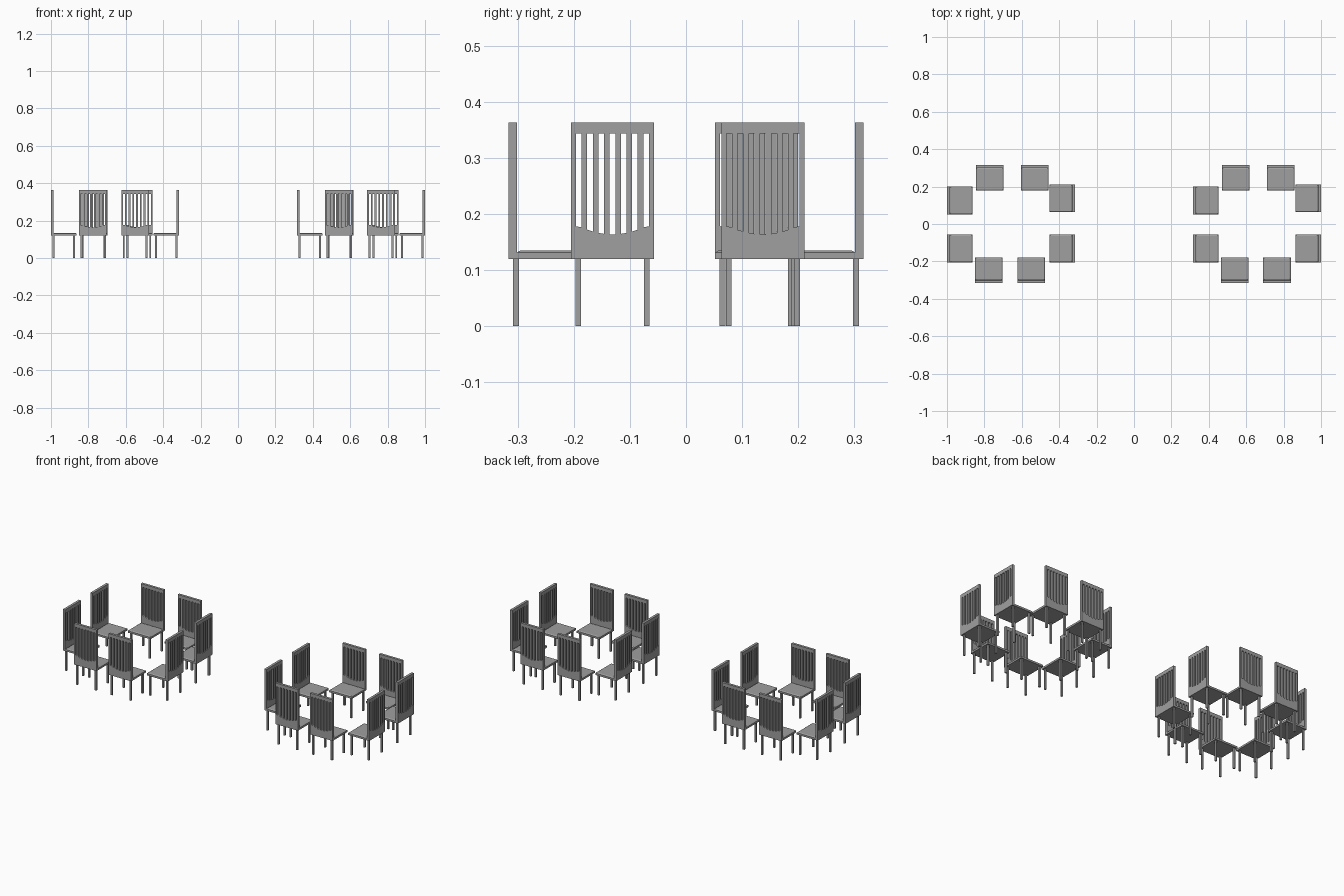
import bpy, bmesh, math
from mathutils import Matrix, Vector

if "Cube" in bpy.data.objects:
    bpy.data.objects.remove(bpy.data.objects["Cube"])

W, D, T = 0.148, 0.137, 0.0145      # chair width, depth, back thickness
Z0, Z1, ZT = 0.12, 0.135, 0.363     # seat underside, seat top, top of back
LEG, INSET = 0.010, 0.008

grey = bpy.data.materials.new("grey wood")
grey.diffuse_color = (0.35, 0.35, 0.35, 1)
grey.use_nodes = True
grey.node_tree.nodes["Principled BSDF"].inputs["Base Color"].default_value = grey.diffuse_color


def to_mesh(bm, name):
    bmesh.ops.recalc_face_normals(bm, faces=bm.faces)
    me = bpy.data.meshes.new(name)
    bm.to_mesh(me)
    bm.free()
    me.materials.append(grey)
    return me


def add_box(bm, x0, x1, y0, y1, z0, z1):
    m = Matrix.Translation(((x0 + x1) / 2, (y0 + y1) / 2, (z0 + z1) / 2)) \
        @ Matrix.Diagonal((x1 - x0, y1 - y0, z1 - z0, 1))
    return bmesh.ops.create_cube(bm, size=1, matrix=m)["verts"]


def back_mesh():
    """Slatted panel: 7 slots with a sagging lower edge, extruded to thickness."""
    bm = bmesh.new()
    side = 0.009
    step = (W - 2 * side) / 13
    xs = [-W / 2] + [-W / 2 + side + i * step for i in range(14)] + [W / 2]
    cols = []
    for x in xs:
        sag = min(0.178, 0.1635 + 4.1 * x * x)
        cols.append([bm.verts.new((x, 0, z)) for z in (Z0, sag, 0.343, ZT)])
    for i in range(15):
        a, b = cols[i], cols[i + 1]
        for r in range(3):
            if r == 1 and i % 2 == 1:
                continue                      # open slot
            bm.faces.new((a[r], b[r], b[r + 1], a[r + 1]))
    ext = bmesh.ops.extrude_face_region(bm, geom=bm.faces[:])
    verts = [g for g in ext["geom"] if isinstance(g, bmesh.types.BMVert)]
    bmesh.ops.translate(bm, verts=verts, vec=Vector((0, T, 0)))
    return to_mesh(bm, "chair_back")


def seat_mesh():
    """Board with a shallow sloped rim around its top."""
    bm = bmesh.new()
    add_box(bm, -W / 2, W / 2, T, D, Z0, Z1 - 0.004)
    bm.faces.ensure_lookup_table()
    top = max(bm.faces, key=lambda f: f.calc_center_median().z)
    bmesh.ops.inset_region(bm, faces=[top], thickness=0.009, depth=0)
    bmesh.ops.translate(bm, verts=top.verts[:], vec=Vector((0, 0, 0.004)))
    return to_mesh(bm, "chair_seat")


def legs_mesh():
    bm = bmesh.new()
    for x in (-W / 2 + INSET, W / 2 - INSET - LEG):
        for y in (INSET, D - INSET - LEG):
            add_box(bm, x, x + LEG, y, y + LEG, 0, Z0)
    return to_mesh(bm, "chair_legs")


parts = {"back": back_mesh(), "seat": seat_mesh(), "legs": legs_mesh()}

# One ring of eight chairs facing inward: outer back position and turn
ring = [
    (-0.776, -0.316, 0), (-0.550, -0.316, 0),
    (-0.771, 0.316, 180), (-0.530, 0.316, 180),
    (-1.0, -0.131, -90), (-1.0, 0.126, -90),
    (-0.315, -0.131, 90), (-0.315, 0.137, 90),
]

# Two rings side by side
for g, shift in enumerate((0, 1.315)):
    for i, (x, y, deg) in enumerate(ring):
        for name, me in parts.items():
            ob = bpy.data.objects.new(f"chair_{g * 8 + i + 1}_{name}", me)
            ob.location = (x + shift, y, 0)
            ob.rotation_euler.z = math.radians(deg)
            bpy.context.collection.objects.link(ob)
